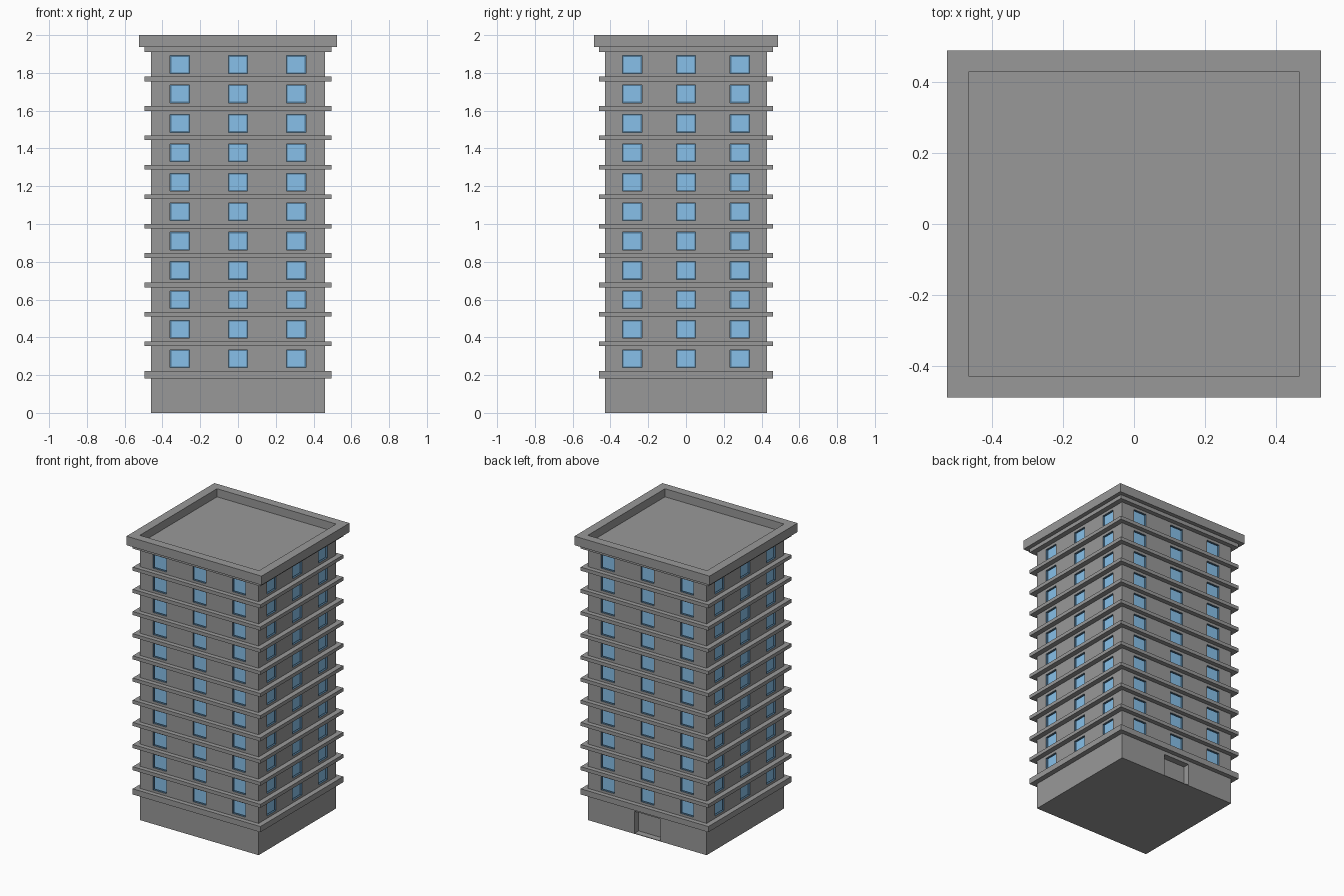
import bpy, bmesh

if "Cube" in bpy.data.objects:
    bpy.data.objects.remove(bpy.data.objects["Cube"])

HX, HY = 0.46, 0.428            # half sizes of the tower body
STEP, FLOORS = 0.1557, 11
RECESS = 0.014


def material(name, rgb):
    m = bpy.data.materials.new(name)
    m.diffuse_color = (*rgb, 1)
    m.use_nodes = True
    m.node_tree.nodes["Principled BSDF"].inputs["Base Color"].default_value = m.diffuse_color
    return m


concrete = material("concrete", (0.318, 0.318, 0.318))
glass = material("glass", (0.243, 0.53, 0.82))
frame = material("window_frame", (0.08, 0.19, 0.31))


def add_box(bm, lo, hi):
    v = bmesh.ops.create_cube(bm, size=1)["verts"]
    for p in v:
        p.co = [(a + b) / 2 + c * (b - a) for a, b, c in zip(lo, hi, p.co)]


def make(name, boxes, mat=concrete):
    bm = bmesh.new()
    for lo, hi in boxes:
        add_box(bm, lo, hi)
    me = bpy.data.meshes.new(name)
    bm.to_mesh(me)
    bm.free()
    ob = bpy.data.objects.new(name, me)
    bpy.context.collection.objects.link(ob)
    me.materials.append(mat)
    return ob


def slab(hx, hy, z0, z1):
    return (-hx, -hy, z0), (hx, hy, z1)


def cut(ob, cutter):
    m = ob.modifiers.new("cut", "BOOLEAN")
    m.operation, m.solver, m.object = "DIFFERENCE", "EXACT", cutter
    m.material_mode = "TRANSFER"        # recess walls take the cutter's material
    cutter.hide_render = True
    cutter.hide_viewport = True
    cutter.display_type = "WIRE"


def window_boxes(w, h, d_in, d_out):
    """Boxes at every window, from d_in inside the wall to d_out outside."""
    out = []
    for i in range(FLOORS):
        z = 0.287 + i * STEP
        for k in (-1, 0, 1):
            for s in (-1, 1):
                a, b = sorted((s * (HY - d_in), s * (HY + d_out)))
                x = k * 0.308
                out.append(((x - w, a, z - h), (x + w, b, z + h)))
                a, b = sorted((s * (HX - d_in), s * (HX + d_out)))
                y = k * 0.285
                out.append(((a, y - w, z - h), (b, y + w, z + h)))
    return out


# Tower body with window recesses and the back doorway
body = make("tower_body", [slab(HX, HY, 0, 1.938)])
cut(body, make("window_cutter", window_boxes(0.051, 0.047, RECESS, 0.05), frame))
door = ((-0.1, HY - 0.045, 0.004), (0.1, HY + 0.05, 0.158))
cut(body, make("door_cutter", [door]))

# Glass panes
make("window_panes", window_boxes(0.045, 0.041, RECESS + 0.004, 0.003 - RECESS), glass)

# Floor ledges: thick one above the base, thin ones between floors, one below the roof
ledges = [slab(0.496, 0.46, 0.183, 0.223)]
ledges += [slab(0.496, 0.46, z - 0.0125, z + 0.0125)
           for z in (0.366 + i * STEP for i in range(FLOORS - 1))]
ledges.append(slab(0.496, 0.46, 1.91, 1.938))
make("floor_ledges", ledges)

# Roof slab with a sunken deck inside the parapet
roof = make("roof_parapet", [slab(0.525, 0.488, 1.937, 2.0)])
cut(roof, make("roof_cutter", [slab(0.463, 0.428, 1.943, 2.1)]))
